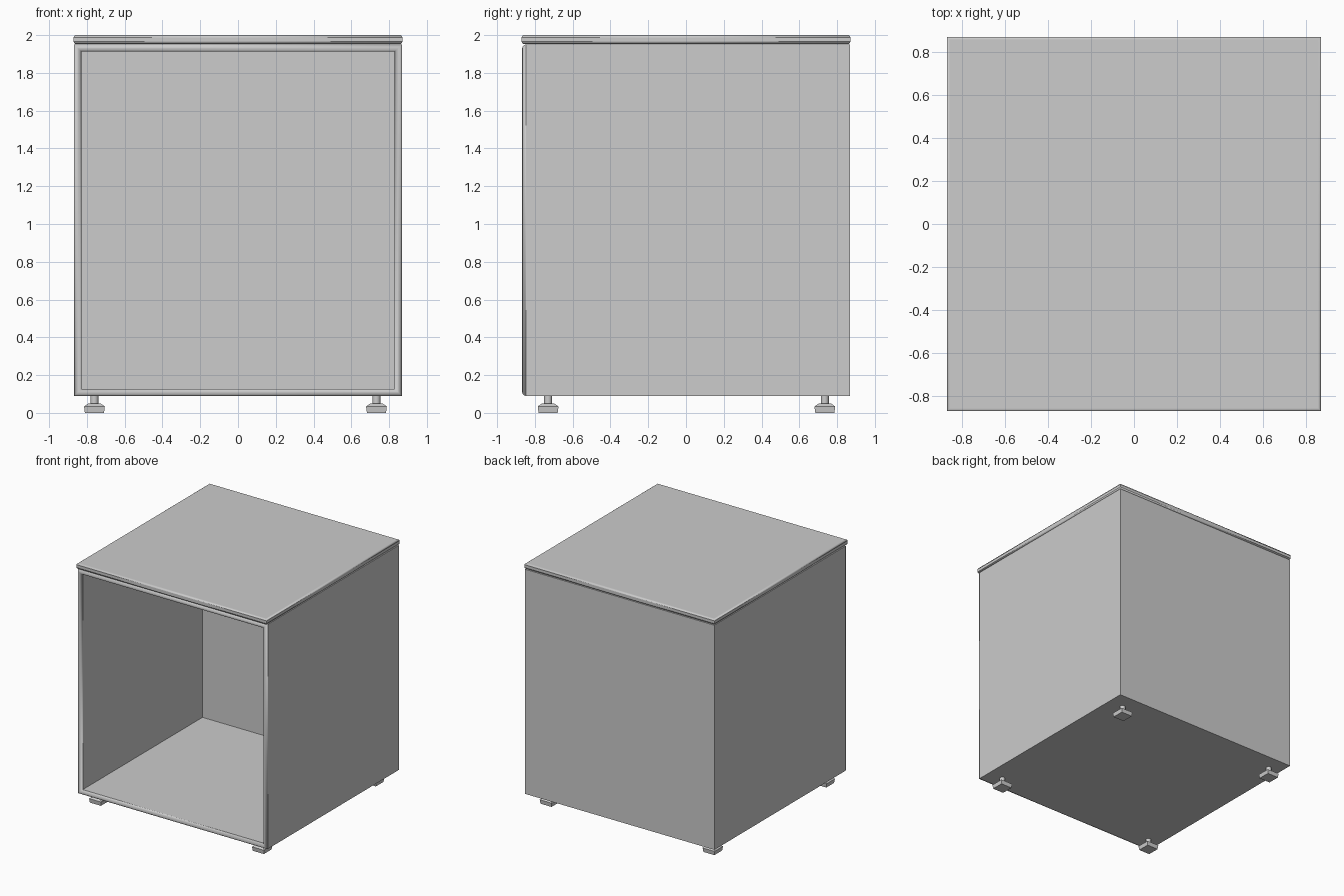
import bpy, bmesh
from mathutils import Matrix, Vector

cube = bpy.data.objects.get("Cube")
if cube:
    bpy.data.objects.remove(cube, do_unlink=True)

GREY = (0.604, 0.604, 0.604, 1)
grey = bpy.data.materials.new("light grey")
grey.diffuse_color = GREY
grey.use_nodes = True
grey.node_tree.nodes["Principled BSDF"].inputs["Base Color"].default_value = GREY


def add_box(bm, low, high):
    low, high = Vector(low), Vector(high)
    matrix = Matrix.Translation((low + high) / 2) @ Matrix.Diagonal((*(high - low), 1))
    return bmesh.ops.create_cube(bm, size=1, matrix=matrix)["verts"]


def round_edges(bm, edges, radius):
    # Only the rounded strips are smooth, so the panels stay flat
    result = bmesh.ops.bevel(bm, geom=edges, offset=radius, segments=4,
                             profile=0.5, affect='EDGES')
    for face in result["faces"]:
        face.smooth = True


def finish(bm, name):
    bmesh.ops.recalc_face_normals(bm, faces=bm.faces)
    mesh = bpy.data.meshes.new(name)
    bm.to_mesh(mesh)
    bm.free()
    mesh.materials.append(grey)
    obj = bpy.data.objects.new(name, mesh)
    bpy.context.collection.objects.link(obj)
    return obj


# Cabinet body: a box opened at the front, with a rounded front rim
FRONT, BACK_PANEL = -0.867, 0.72
bm = bmesh.new()
add_box(bm, (-0.867, FRONT, 0.09), (0.867, 0.867, 1.95))
front = min(bm.faces, key=lambda f: f.calc_center_median().y)
bmesh.ops.inset_region(bm, faces=[front], thickness=0.053)
pushed = bmesh.ops.extrude_discrete_faces(bm, faces=[front])["faces"][0]
for v in pushed.verts:
    v.co.y = BACK_PANEL
rim = []
for e in bm.edges:
    a, b = (v.co for v in e.verts)
    straight = abs(a.x - b.x) < 0.001 or abs(a.z - b.z) < 0.001
    if straight and max(a.y, b.y) < FRONT + 0.001:
        rim.append(e)
round_edges(bm, rim, 0.02)
finish(bm, "cabinet_body")

# Top board with softened edges
bm = bmesh.new()
add_box(bm, (-0.87, -0.87, 1.953), (0.87, 0.87, 2.0))
round_edges(bm, [e for e in bm.edges if abs(e.verts[0].co.z - e.verts[1].co.z) < 0.001], 0.012)
finish(bm, "top_board")


# Levelling feet: square pad, sloped shoulder and round stem
def add_foot(name, x, y):
    bm = bmesh.new()
    pad = add_box(bm, (x - 0.055, y - 0.055, 0), (x + 0.055, y + 0.055, 0.034))
    for v in pad:
        if v.co.z < 0.01:
            v.co.x += (x - v.co.x) * 0.08
            v.co.y += (y - v.co.y) * 0.08
    top = max(bm.faces, key=lambda f: f.calc_center_median().z)
    bmesh.ops.inset_region(bm, faces=[top], thickness=0.032)
    for v in top.verts:
        v.co.z = 0.05
    bmesh.ops.create_cone(bm, cap_ends=True, segments=16, radius1=0.021, radius2=0.021,
                          depth=0.06, matrix=Matrix.Translation((x, y, 0.065)))
    for face in bm.faces:
        face.smooth = abs(face.normal.z) < 0.1 and face.calc_center_median().z > 0.05
    finish(bm, name)


for side, x in (("right", -0.76), ("left", 0.733)):
    for end, y in (("front", -0.73), ("back", 0.735)):
        add_foot(f"{end}_{side}_foot", x, y)
